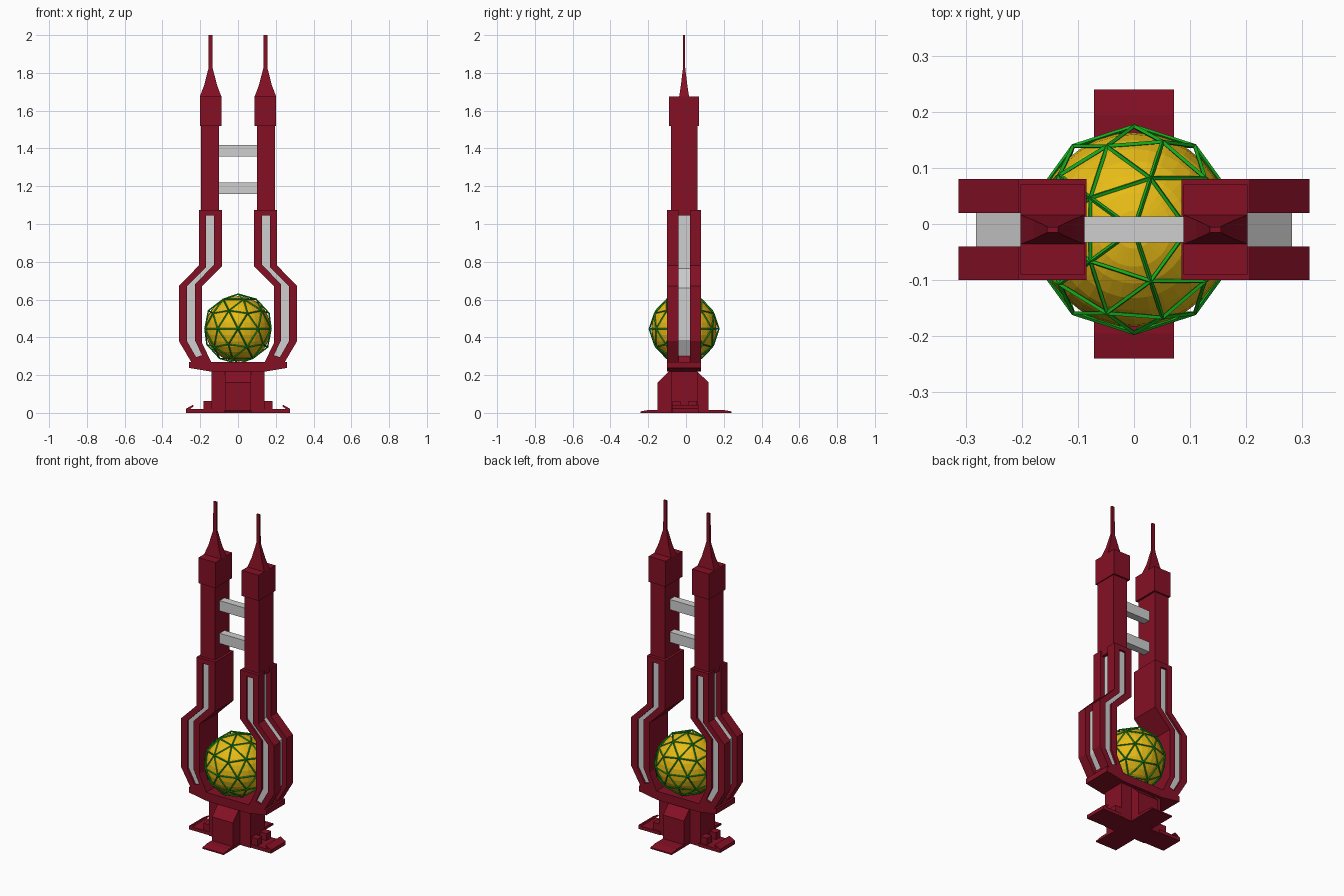
import bpy, bmesh
from mathutils import Vector

if "Cube" in bpy.data.objects:
    bpy.data.objects.remove(bpy.data.objects["Cube"])

CY = -0.01  # centre of the towers in depth


def material(name, rgb):
    m = bpy.data.materials.new(name)
    m.diffuse_color = (*rgb, 1)
    m.use_nodes = True
    m.node_tree.nodes["Principled BSDF"].inputs["Base Color"].default_value = m.diffuse_color
    return m


RED = material("dark_red", (0.235, 0.005, 0.018))
GREY = material("light_grey", (0.62, 0.62, 0.62))
GOLD = material("gold", (0.80, 0.50, 0.008))
GREEN = material("green", (0.008, 0.42, 0.012))


def finish(name, bm, mat, mirror=None):
    bmesh.ops.recalc_face_normals(bm, faces=bm.faces[:])
    me = bpy.data.meshes.new(name)
    bm.to_mesh(me)
    bm.free()
    me.materials.append(mat)
    ob = bpy.data.objects.new(name, me)
    bpy.context.collection.objects.link(ob)
    if mirror is not None:
        mod = ob.modifiers.new("mirror", "MIRROR")
        mod.use_axis = (mirror == "x", mirror == "y", False)
    return ob


def loft(name, rings, mat, mirror=None):
    """Skin a list of closed rings of equal length and cap both ends."""
    bm = bmesh.new()
    vs = [[bm.verts.new(p) for p in r] for r in rings]
    n = len(vs[0])
    for a, b in zip(vs, vs[1:]):
        for i in range(n):
            j = (i + 1) % n
            bm.faces.new((a[i], a[j], b[j], b[i]))
    bm.faces.new(vs[0])
    bm.faces.new(vs[-1])
    return finish(name, bm, mat, mirror)


def prism(name, pts, a, b, mat, mirror=None, along="y"):
    """Extrude a profile (xz along y, or yz along x) between a and b."""
    def place(p, d):
        return (p[0], d, p[1]) if along == "y" else (d, p[0], p[1])
    return loft(name, [[place(p, d) for p in pts] for d in (a, b)], mat, mirror)


def box(name, x, y, z, mat, mirror=None):
    return prism(name, [(x[0], z[0]), (x[1], z[0]), (x[1], z[1]), (x[0], z[1])],
                 y[0], y[1], mat, mirror)


def slotted(name, outline, slot, a, b, mat, mirror):
    """Plate with a hole; outline and slot have matching points."""
    bm = bmesh.new()
    n = len(outline)
    o, s = ([[bm.verts.new((x, d, z)) for x, z in pts] for d in (a, b)]
            for pts in (outline, slot))
    for i in range(n):
        j = (i + 1) % n
        for k in (0, 1):
            bm.faces.new((o[k][i], o[k][j], s[k][j], s[k][i]))
        for r in (o, s):
            bm.faces.new((r[0][i], r[0][j], r[1][j], r[1][i]))
    return finish(name, bm, mat, mirror)


# bent tower frames: two slotted plates, a web and recessed light strips
outer = [(0.207, 1.075), (0.207, 0.78), (0.313, 0.673), (0.313, 0.38), (0.245, 0.265)]
inner = [(0.14, 0.265), (0.19, 0.37), (0.19, 0.67), (0.085, 0.775), (0.085, 1.075)]
slot_out = [(0.17, 1.045), (0.17, 0.77), (0.27, 0.67), (0.27, 0.38), (0.222, 0.295)]
slot_in = [(0.19, 0.305), (0.228, 0.385), (0.228, 0.68), (0.127, 0.785), (0.127, 1.045)]
slotted("frame_plate_front", outer + inner, slot_out + slot_in, -0.10, -0.04, RED, "x")
slotted("frame_plate_back", outer + inner, slot_out + slot_in, 0.02, 0.08, RED, "x")
prism("frame_web", inner + [(0.127, 1.075)] + slot_in[:0:-1] + [(0.19, 0.30), (0.24, 0.30),
      (0.25, 0.265)], -0.04, 0.02, RED, "x")
core_out = [(0.177, 1.045), (0.177, 0.765), (0.282, 0.66), (0.282, 0.385), (0.234, 0.30)]
prism("side_light_strip", core_out + slot_in, -0.04, 0.02, GREY, "x")
prism("front_light_strip", slot_out + slot_in, -0.088, -0.04, GREY, "x")
prism("back_light_strip", slot_out + slot_in, 0.02, 0.068, GREY, "x")

# upper towers, caps and spires
box("upper_tower", (0.10, 0.196), (-0.08, 0.06), (1.045, 1.525), RED, "x")
box("tower_cap", (0.088, 0.202), (-0.09, 0.07), (1.52, 1.675), RED, "x")
spire = [(0.057, 0.026, 1.675), (0.034, 0.017, 1.735), (0.011, 0.006, 1.825), (0.010, 0.005, 2.0)]
loft("spire", [[(0.145 + sx * w, CY + sy * d, z) for sx, sy in
                ((-1, -1), (1, -1), (1, 1), (-1, 1))] for w, d, z in spire], RED, "x")

# bridges between the towers
for i, z in enumerate((1.19, 1.388)):
    box(f"bridge_{i + 1}", (-0.102, 0.102), (-0.033, 0.013), (z - 0.031, z + 0.031), GREY)

# cradle under the globe
prism("cradle", [(-0.26, 0.27), (-0.26, 0.238), (-0.14, 0.218), (0.14, 0.218),
                 (0.26, 0.238), (0.26, 0.27)], -0.10, 0.08, RED)

# cross-shaped base
box("base_column", (-0.14, 0.14), (-0.08, 0.06), (0, 0.22), RED)
prism("base_buttress", [(-0.15, 0), (0.12, 0), (0.12, 0.16), (0.06, 0.22), (-0.09, 0.22),
                        (-0.15, 0.16)], -0.07, 0.07, RED, along="x")

# feet: hooked at the sides, flat at front and back
prism("side_foot", [(0.13, 0), (0.275, 0), (0.275, 0.022), (0.24, 0.042), (0.234, 0.036),
                    (0.255, 0.02), (0.13, 0.02)], -0.075, 0.065, RED, "x")
for name, y in (("front_lug", (-0.072, -0.028)), ("back_lug", (0.012, 0.058))):
    box(name, (0.13, 0.182), y, (0, 0.062), RED, "x")
prism("end_foot", [(0.10, 0), (0.24, 0), (0.24, 0.008), (0.195, 0.016), (0.10, 0.016)],
      -0.071, 0.071, RED, "y", along="x")

# globe with a triangulated cage
centre = Vector((0, CY, 0.445))
bm = bmesh.new()
bmesh.ops.create_uvsphere(bm, u_segments=32, v_segments=16, radius=0.173)
bmesh.ops.translate(bm, verts=bm.verts[:], vec=centre)
finish("globe", bm, GOLD)
bm = bmesh.new()
bmesh.ops.create_icosphere(bm, subdivisions=2, radius=0.184)
bmesh.ops.translate(bm, verts=bm.verts[:], vec=centre)
cage = finish("globe_cage", bm, GREEN)
wire = cage.modifiers.new("wire", "WIREFRAME")
wire.thickness = 0.008
wire.offset = 0
